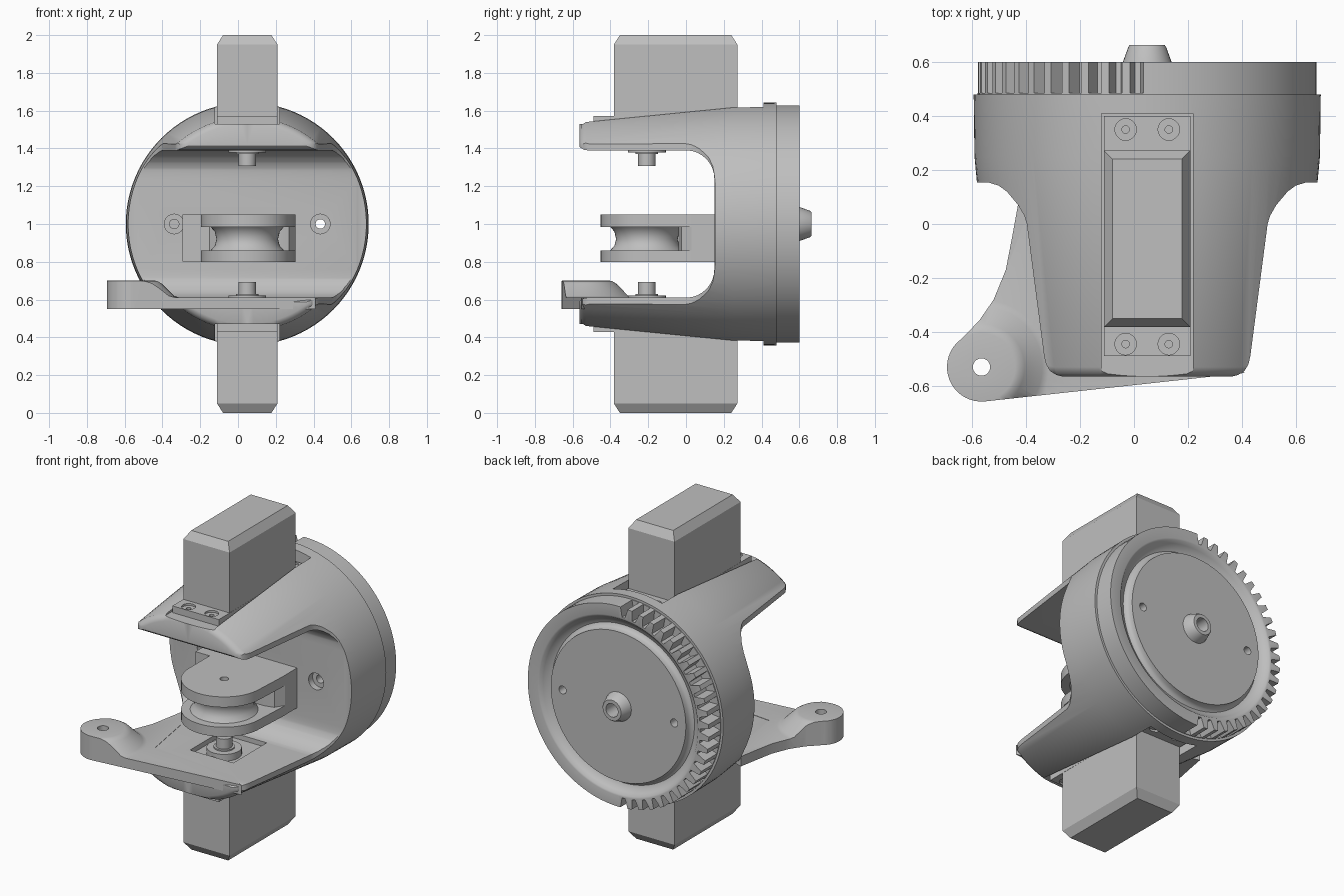
import bpy, bmesh, math
from mathutils import Vector

CX, CZ = 0.049, 1.0          # axis of the round housing
SHAFT_Y = -0.207             # axis of the drive shafts

if "Cube" in bpy.data.objects:
    bpy.data.objects.remove(bpy.data.objects["Cube"])

grey = bpy.data.materials.new("plain_grey")
grey.use_nodes = True
grey.diffuse_color = (0.52, 0.52, 0.52, 1)
grey.node_tree.nodes["Principled BSDF"].inputs["Base Color"].default_value = grey.diffuse_color


def finish(name, bm):
    bmesh.ops.remove_doubles(bm, verts=bm.verts, dist=1e-5)
    bmesh.ops.recalc_face_normals(bm, faces=bm.faces)
    mesh = bpy.data.meshes.new(name)
    bm.to_mesh(mesh)
    bm.free()
    mesh.materials.append(grey)
    ob = bpy.data.objects.new(name, mesh)
    bpy.context.collection.objects.link(ob)
    return ob


def prism(name, pts, axis, lo, hi):
    """Extrude a 2D outline along x, y or z."""
    place = {"x": lambda a, b, h: (h, a, b), "y": lambda a, b, h: (a, h, b),
             "z": lambda a, b, h: (a, b, h)}[axis]
    bm = bmesh.new()
    face = bm.faces.new([bm.verts.new(place(a, b, lo)) for a, b in pts])
    out = bmesh.ops.extrude_face_region(bm, geom=[face])
    move = Vector(place(0, 0, hi - lo))
    bmesh.ops.translate(bm, vec=move, verts=[v for v in out["geom"] if isinstance(v, bmesh.types.BMVert)])
    return finish(name, bm)


def box(name, x, y, z):
    return prism(name, [(x[0], y[0]), (x[1], y[0]), (x[1], y[1]), (x[0], y[1])], "z", *sorted(z))


def lathe(name, profile, axis, centre, steps=48):
    """Revolve (radius, height) points about a y or z axis."""
    a, b = centre
    bm = bmesh.new()
    put = (lambda r, h: (a + r, h, b)) if axis == "y" else (lambda r, h: (a + r, b, h))
    verts = [bm.verts.new(put(r, h)) for r, h in profile]
    edges = [bm.edges.new(p) for p in zip(verts, verts[1:])]
    bmesh.ops.spin(bm, geom=verts + edges, cent=put(0, 0), angle=math.tau, steps=steps,
                   axis=(0, 1, 0) if axis == "y" else (0, 0, 1))
    return finish(name, bm)


def rod(name, r, axis, centre, lo, hi, steps=32):
    return lathe(name, [(0, lo), (r, lo), (r, hi), (0, hi)], axis, centre, steps)


def combine(ob, tool, operation="DIFFERENCE"):
    mod = ob.modifiers.new("combine", "BOOLEAN")
    mod.object, mod.operation, mod.solver = tool, operation, "EXACT"
    mesh = bpy.data.meshes.new_from_object(ob.evaluated_get(bpy.context.evaluated_depsgraph_get()))
    ob.modifiers.clear()
    ob.data = mesh
    bpy.data.objects.remove(tool)


def polar(cx, cy, r, degrees):
    return (cx + r * math.cos(math.radians(degrees)), cy + r * math.sin(math.radians(degrees)))


def arc(cx, cy, r, start, end, n):
    return [polar(cx, cy, r, start + (end - start) * i / n) for i in range(n + 1)]


# Housing: a tapered drum opened into a fork with a rounded throat
housing = lathe("housing", [(0, -0.565), (0.53, -0.565), (0.55, -0.555), (0.566, -0.53), (0.64, 0.25),
                            (0.643, 0.48), (0, 0.48)], "y", (CX, CZ), 96)
throat = ([(-1, 0.58), (-0.57, 0.58), (-0.56, 0.595), (-0.54, 0.607), (-0.52, 0.61)]
          + arc(0, 0.76, 0.15, -90, 0, 8) + arc(0, 1.24, 0.15, 0, 90, 8)
          + [(-0.52, 1.39), (-0.54, 1.393), (-0.56, 1.405), (-0.57, 1.42), (-1, 1.42)])
combine(housing, prism("throat_cutter", throat, "x", -1, 1))

for s in (1, -1):
    # Trim the arm sides and round their tips
    side = [(0.30, -0.7), (0.30, -0.568), (0.335, -0.56), (0.36, -0.545), (0.375, -0.52), (0.382, -0.49),
            (0.446, 0.0), (0.455, 0.03), (0.478, 0.07), (0.52, 0.12), (0.55, 0.142), (0.585, 0.153),
            (0.8, 0.153), (0.8, -0.7)]
    combine(housing, prism("side_cutter", [(CX + s * x, y) for x, y in side], "z", 0, 2))
    # Channel for the motor and the pocket around its shaft
    combine(housing, box("channel_cutter", (CX - 0.17, CX + 0.17), (-0.7, 0.41), (CZ + s * 0.53, CZ + s * 0.8)))
    combine(housing, box("pocket_cutter", (CX - 0.15, CX + 0.15), (-0.33, 0.0), (CZ + s * 0.3, CZ + s * 0.6)))

# Gear disc with a round groove in its back and one toothed half
gear = lathe("gear_disc", [(0, 0.475), (0.628, 0.475), (0.628, 0.60), (0.56, 0.60), (0.55, 0.597), (0.535, 0.58),
                           (0.515, 0.56), (0.495, 0.553), (0.48, 0.56), (0.47, 0.575), (0.468, 0.60),
                           (0, 0.60)], "y", (CX, CZ), 96)
TEETH = 25
step = 180 / TEETH
gaps = [polar(CX, CZ, r, 90 + (i + 0.5 + off) * step) for i in range(TEETH)
        for r, off in ((0.66, -0.4), (0.567, -0.14), (0.567, 0.14), (0.66, 0.4))]
gaps += arc(CX, CZ, 0.75, 270, 90, 24)
combine(gear, prism("tooth_gap_cutter", gaps, "y", 0.485, 0.7))

# Rear hub with a bore
lathe("rear_hub", [(0.042, 0.595), (0.092, 0.595), (0.086, 0.612), (0.07, 0.656), (0.064, 0.664),
                   (0.042, 0.664), (0.042, 0.595)], "y", (CX, CZ), 32)
combine(gear, rod("bore_cutter", 0.042, "y", (CX, CZ), 0.55, 0.7))

# Screw holes right through the drum
for s in (1, -1):
    centre = (CX + s * 0.387, CZ)
    combine(housing, rod("counterbore_cutter", 0.052, "y", centre, 0.0, 0.19))
    for part in (housing, gear):
        combine(part, rod("hole_cutter", 0.025, "y", centre, 0.0, 0.8))


# Motors, mirrored above and below
def motor(label, s):
    z = lambda h: CZ + s * h
    bm = bmesh.new()
    rings = []
    for h, inset in ((0.42, 0), (0.95, 0), (1.0, 0.032)):
        rings.append([bm.verts.new((CX + sx * (0.16 - inset), -0.055 + sy * (0.327 - inset), z(h)))
                      for sx, sy in ((-1, -1), (1, -1), (1, 1), (-1, 1))])
    bm.faces.new(rings[0])
    bm.faces.new(rings[2])
    for lo, hi in zip(rings, rings[1:]):
        for i in range(4):
            bm.faces.new((lo[i], lo[(i + 1) % 4], hi[(i + 1) % 4], hi[i]))
    finish(label + "_motor_body", bm)
    flange = box(label + "_motor_flange", (CX - 0.161, CX + 0.161), (-0.49, 0.40), (z(0.525), z(0.572)))
    screw = [(0, z(0.535)), (0.014, z(0.535)), (0.014, z(0.56)), (0.04, z(0.56)), (0.04, z(0.6)), (0, z(0.6))]
    for dx in (-0.08, 0.08):
        for y in (-0.445, 0.35):
            combine(flange, lathe("screw_cutter", screw, "z", (CX + dx, y), 20))
    lathe(label + "_motor_shaft", [(0, z(0.425)), (0.10, z(0.425)), (0.10, z(0.378)), (0.06, z(0.378)),
          (0.06, z(0.37)), (0.046, z(0.37)), (0.046, z(0.308)), (0, z(0.308))], "z", (CX, SHAFT_Y), 32)


motor("upper", 1)
motor("lower", -1)

# Central knuckle: two round-ended cheeks and a waisted core on a block
block = [(CX - 0.16, -0.04), (CX + 0.16, -0.04), (CX + 0.22, -0.025), (0.305, 0.03), (0.305, 0.16),
         (-0.295, 0.16), (-0.295, 0.0), (CX - 0.2, 0.0)]
prism("knuckle_block", block, "z", 0.801, 1.049)
lathe("knuckle_core", [(0, 0.85), (0.20, 0.85), (0.19, 0.865), (0.172, 0.885), (0.163, 0.92),
                       (0.172, 0.96), (0.19, 0.98), (0.20, 0.99), (0, 0.99)], "z", (CX, SHAFT_Y))
for label, lo, hi in (("lower", 0.80, 0.86), ("upper", 0.985, 1.05)):
    outline = arc(CX, SHAFT_Y, 0.245, 180, 360, 24) + [(0.305, 0.0), (0.305, 0.155), (CX - 0.245, 0.155)]
    cheek = prism(label + "_knuckle_cheek", outline, "z", lo, hi)
    combine(cheek, rod("pin_cutter", 0.025, "z", (CX, SHAFT_Y), 0.7, 1.2, 20))

# Side bracket ending in a raised round eye
EYE = (-0.565, -0.53)
outline = arc(*EYE, 0.128, 276, 128, 18) + [(-0.575, -0.36), (-0.52, -0.28), (-0.475, -0.17), (-0.45, -0.04),
           (-0.43, 0.07), (-0.36, 0.05), (-0.28, -0.42), (0.3, -0.48), (0.41, -0.552)]
bracket = lathe("side_bracket", [(0, 0.55), (1.2, 0.55), (1.2, 0.612), (0.25, 0.612), (0.225, 0.62), (0.16, 0.685),
                                 (0.14, 0.697), (0.125, 0.70), (0, 0.70)], "z", EYE, 64)
combine(bracket, prism("outline_cutter", outline, "z", 0.5, 0.8), "INTERSECT")
combine(bracket, rod("eye_cutter", 0.032, "z", EYE, 0.4, 0.9))

# Smooth shading with crisp edges
bpy.ops.object.select_all(action="DESELECT")
for ob in bpy.context.collection.objects:
    if ob.type == "MESH" and grey.name in ob.data.materials:
        ob.select_set(True)
        bpy.context.view_layer.objects.active = ob
bpy.ops.object.shade_smooth_by_angle(angle=math.radians(32))
